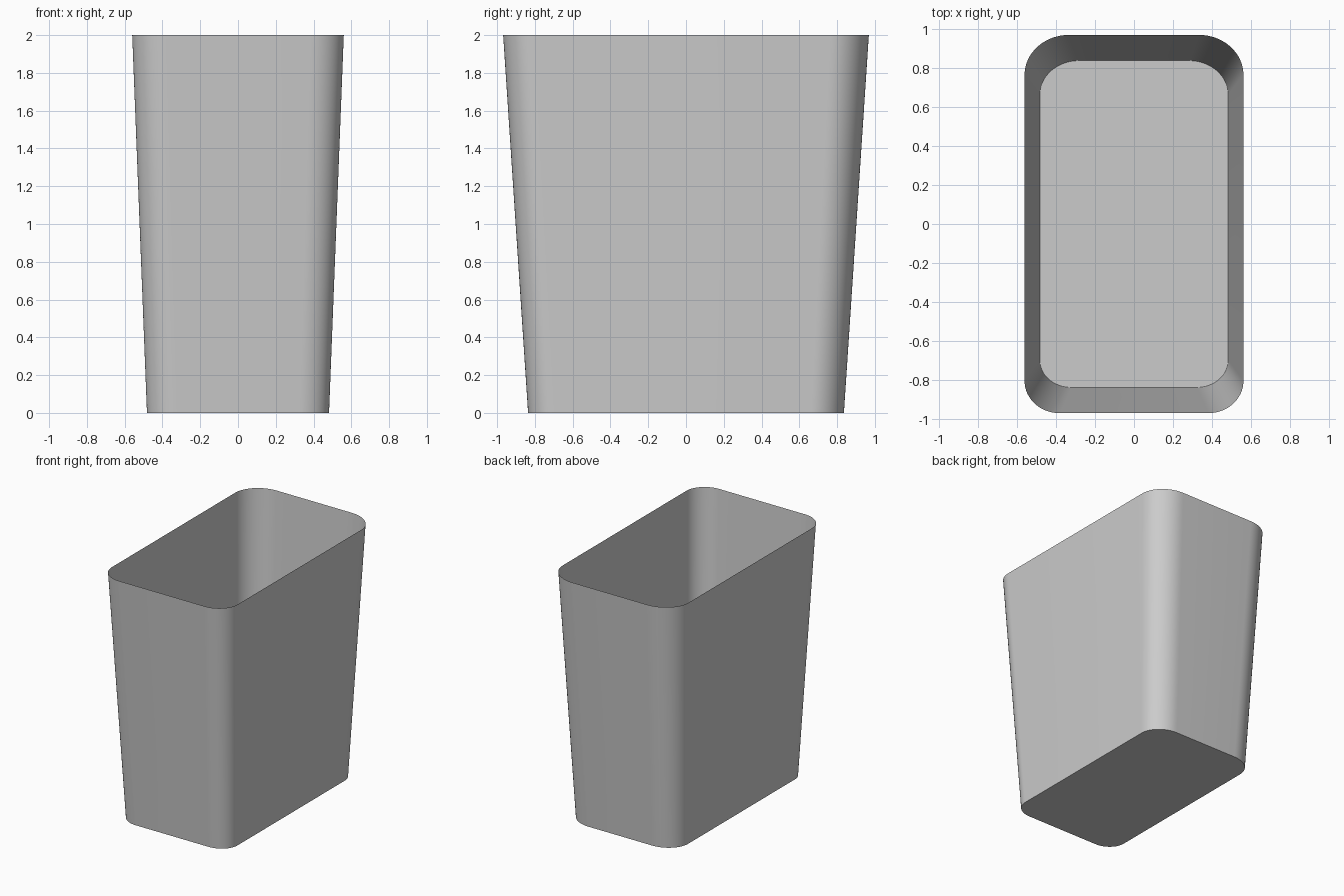
import bpy, bmesh, math

if "Cube" in bpy.data.objects:
    bpy.data.objects.remove(bpy.data.objects["Cube"])

SEG = 16  # segments per rounded corner


def outline(hx, hy, front, back):
    """Rounded rectangle, counter-clockwise; front/back are (rx, ry) corner radii."""
    pts = []
    for k, (sx, sy) in enumerate([(1, 1), (-1, 1), (-1, -1), (1, -1)]):
        rx, ry = back if sy > 0 else front
        for i in range(SEG + 1):
            a = math.radians(90 * (k + i / SEG))
            pts.append((sx * (hx - rx) + rx * math.cos(a),
                        sy * (hy - ry) + ry * math.sin(a)))
    return pts


# Bin: flat base and tapered thin walls, open at the top
bm = bmesh.new()
low = [bm.verts.new((x, y, 0)) for x, y in
       outline(0.482, 0.836, (0.16, 0.14), (0.20, 0.175))]
top = [bm.verts.new((x, y, 2)) for x, y in
       outline(0.56, 0.968, (0.18, 0.165), (0.23, 0.205))]
n = len(low)
for i in range(n):
    j = (i + 1) % n
    bm.faces.new((low[i], low[j], top[j], top[i]))
bm.faces.new(low[::-1])

mesh = bpy.data.meshes.new("bin_body")
bm.to_mesh(mesh)
bm.free()
bin_body = bpy.data.objects.new("bin_body", mesh)
bpy.context.collection.objects.link(bin_body)

# Smooth corners, sharp base edge
bpy.context.view_layer.objects.active = bin_body
bin_body.select_set(True)
bpy.ops.object.shade_smooth_by_angle(angle=math.radians(30))
